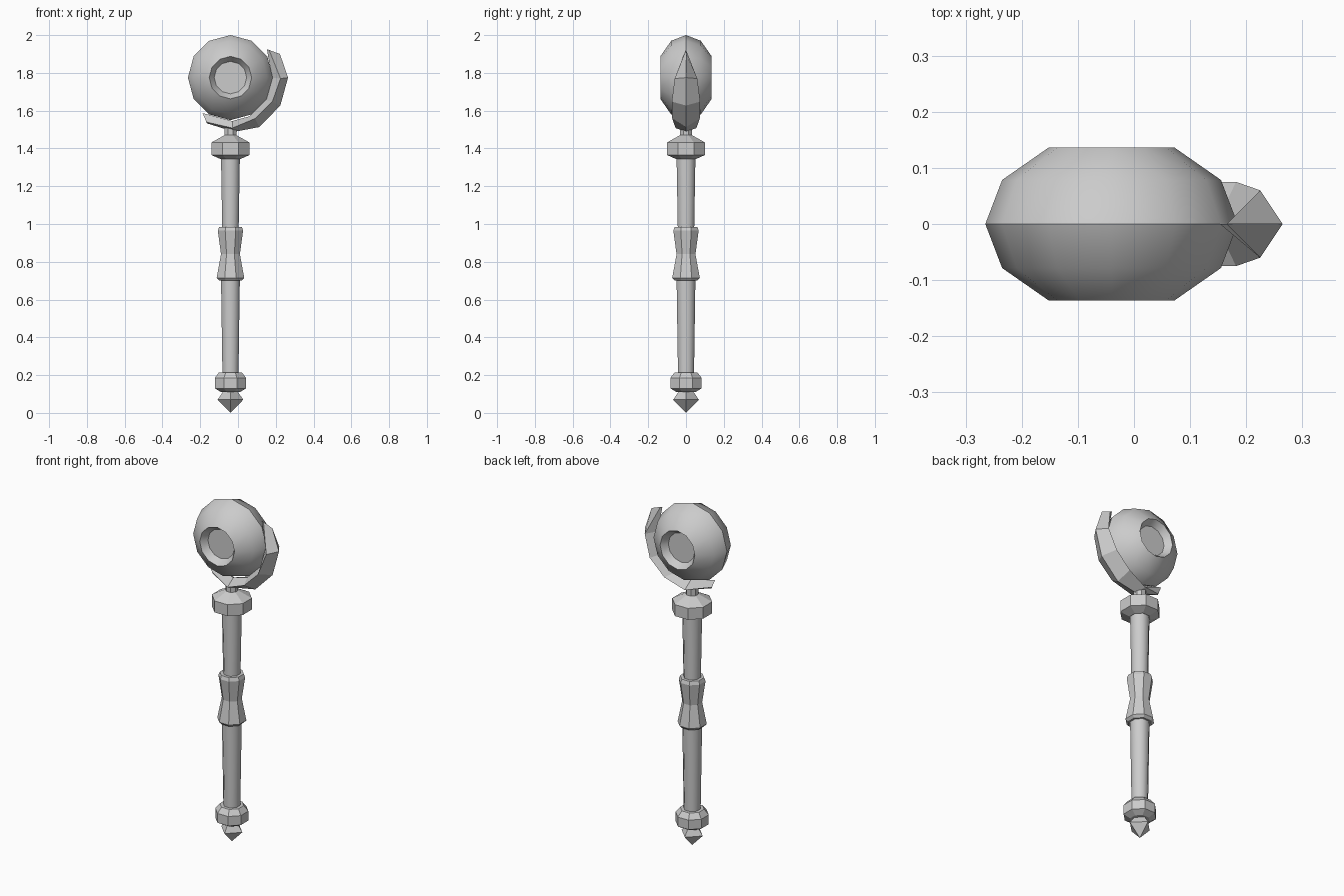
import bpy, bmesh, math
from mathutils import Vector

if "Cube" in bpy.data.objects:
    bpy.data.objects.remove(bpy.data.objects["Cube"])

AXIS_X = -0.04


def loft(name, rings, smooth=None):
    """Skin a list of equal-length vertex rings and cap both ends."""
    bm = bmesh.new()
    rows = [[bm.verts.new(p) for p in ring] for ring in rings]
    n = len(rows[0])
    for a, b in zip(rows, rows[1:]):
        for i in range(n):
            j = (i + 1) % n
            bm.faces.new((a[i], a[j], b[j], b[i]))
    bm.faces.new(rows[0])
    bm.faces.new(rows[-1])
    bmesh.ops.remove_doubles(bm, verts=bm.verts, dist=0.0005)
    bmesh.ops.recalc_face_normals(bm, faces=bm.faces)
    me = bpy.data.meshes.new(name)
    bm.to_mesh(me)
    bm.free()
    ob = bpy.data.objects.new(name, me)
    bpy.context.collection.objects.link(ob)
    if smooth:
        bpy.ops.object.select_all(action='DESELECT')
        ob.select_set(True)
        bpy.context.view_layer.objects.active = ob
        bpy.ops.object.shade_smooth_by_angle(angle=math.radians(smooth))
    return ob


def turned(name, profile, sides=8, smooth=None):
    """Upright turned part; radii are measured across the flats for 8 sides."""
    off = math.pi / 8 if sides == 8 else 0
    k = 1 / math.cos(off)
    rings = []
    for r, z in profile:
        rings.append([(AXIS_X + r * k * math.cos(off + 2 * math.pi * i / sides),
                       r * k * math.sin(off + 2 * math.pi * i / sides), z)
                      for i in range(sides)])
    return loft(name, rings, smooth)


# shaft sections, slightly tapered
turned("lower_shaft", [(0.042, 0.18), (0.05, 0.72)], smooth=50)
turned("upper_shaft", [(0.043, 0.95), (0.05, 1.36)], smooth=50)

# waisted grip
turned("grip", [(0.06, 0.70), (0.073, 0.715), (0.05, 0.84),
                (0.067, 0.965), (0.06, 0.985)])

# collars
turned("lower_collar", [(0.05, 0.11), (0.083, 0.13), (0.083, 0.185), (0.06, 0.215)])
turned("upper_collar", [(0.055, 1.345), (0.10, 1.365), (0.10, 1.432),
                        (0.05, 1.46), (0.032, 1.47), (0.032, 1.51)])

# four-sided pommel spike
turned("pommel_spike", [(0.0, 0.0), (0.068, 0.07), (0.03, 0.125)], sides=4)

# flattened orb with a dished recess on the front and back
half = [(0.086, 0.098), (0.1125, 0.136), (0.195, 0.0785)]
orb = [(r, -y) for r, y in half] + [(0.225, 0)] + [(r, y) for r, y in half[::-1]]
loft("orb_head", [[(AXIS_X + r * math.cos(i * math.pi / 6), y,
                    1.775 + r * math.sin(i * math.pi / 6)) for i in range(12)]
                  for r, y in orb], smooth=40)

# crescent blade: inner ridge, side edge, outer ridge (x, z), half width
stations = [
    ((0.153, 1.925), (0.165, 1.921), (0.222, 1.900), 0.0),
    ((0.180, 1.775), (0.225, 1.770), (0.265, 1.775), 0.06),
    ((0.145, 1.655), (0.182, 1.648), (0.224, 1.627), 0.075),
    ((0.060, 1.570), (0.090, 1.558), (0.112, 1.513), 0.073),
    ((-0.030, 1.545), (-0.030, 1.508), (-0.020, 1.488), 0.055),
    ((-0.187, 1.587), (-0.168, 1.540), (-0.165, 1.533), 0.0),
]
loft("crescent_blade", [[(i[0], 0, i[1]), (m[0], -w, m[1]),
                         (o[0], 0, o[1]), (m[0], w, m[1])]
                        for i, m, o, w in stations])
